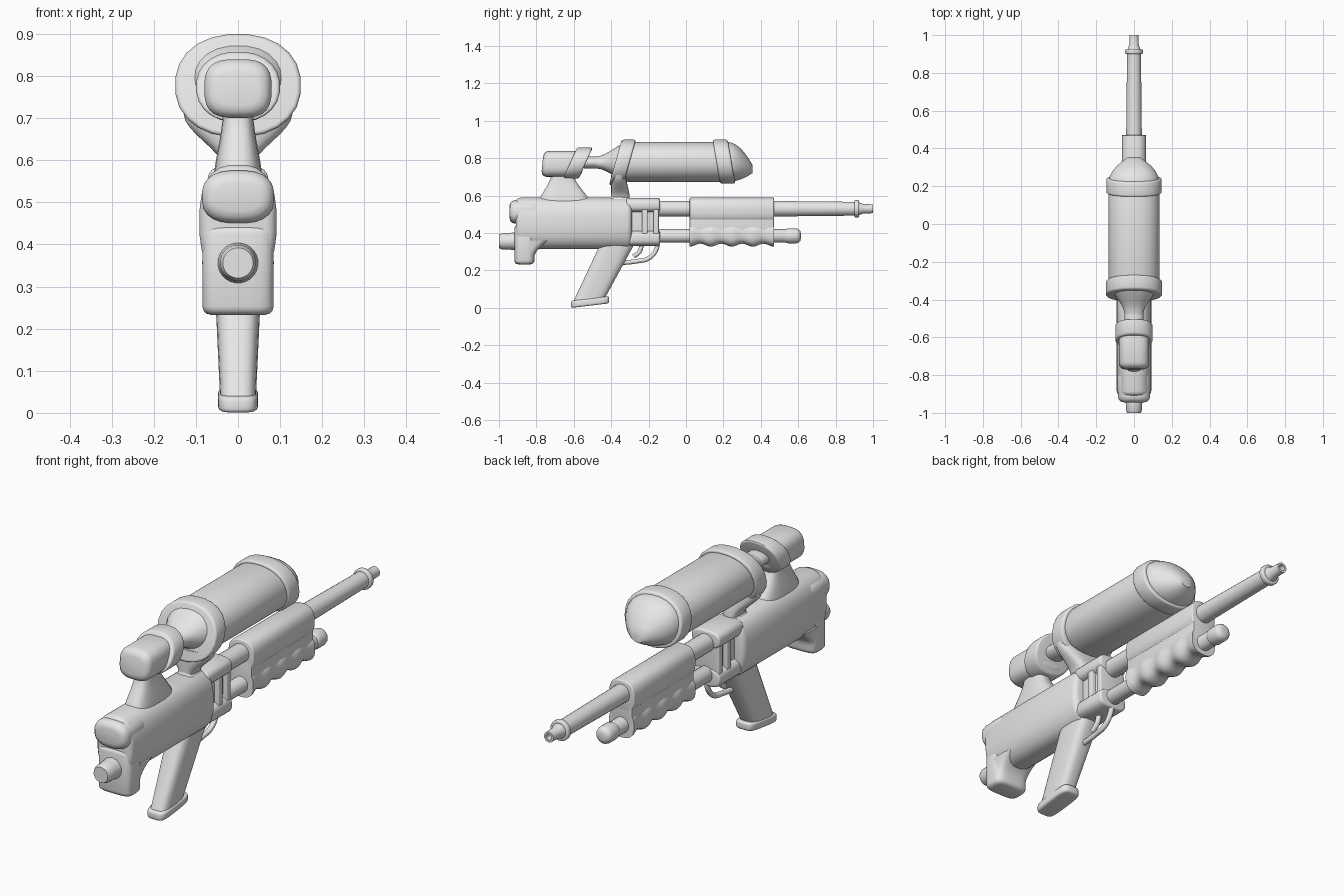
import bpy, bmesh, math

cube = bpy.data.objects.get("Cube")
if cube:
    bpy.data.objects.remove(cube, do_unlink=True)

GREY = (.8, .8, .8, 1)
material = bpy.data.materials.new("plain_grey")
material.use_nodes = True
material.diffuse_color = GREY
material.node_tree.nodes["Principled BSDF"].inputs["Base Color"].default_value = GREY


def select_only(obj):
    bpy.ops.object.select_all(action='DESELECT')
    obj.select_set(True)
    bpy.context.view_layer.objects.active = obj


def add_object(name, data):
    obj = bpy.data.objects.new(name, data)
    bpy.context.collection.objects.link(obj)
    select_only(obj)
    return obj


def finish(obj):
    obj.data.materials.append(material)
    select_only(obj)
    bpy.ops.object.shade_smooth_by_angle(angle=math.radians(42))


def signed_power(value, power):
    return math.copysign(abs(value) ** power, value)


def skin(name, stations, axis='y', square=2, shear=0, sides=24):
    """Skin superellipse rings; a station is (position, low, high, half width)."""
    bm = bmesh.new()
    rings = []
    for position, low, high, width in stations:
        ring = []
        for i in range(sides):
            angle = math.tau * (i + .5) / sides
            x = width * signed_power(math.cos(angle), 2 / square)
            offset = (high - low) / 2 * signed_power(math.sin(angle), 2 / square)
            along = position + shear * offset
            across = (low + high) / 2 + offset
            ring.append(bm.verts.new((x, along, across) if axis == 'y' else (x, across, along)))
        rings.append(ring)
    for ring, following in zip(rings, rings[1:]):
        for i in range(sides):
            j = (i + 1) % sides
            bm.faces.new((ring[i], ring[j], following[j], following[i]))
    bm.faces.new(rings[0])
    bm.faces.new(rings[-1])
    bmesh.ops.recalc_face_normals(bm, faces=bm.faces)
    mesh = bpy.data.meshes.new(name)
    bm.to_mesh(mesh)
    bm.free()
    finish(add_object(name, mesh))


def block(name, start, stop, low, high, width, bevel=.01, **shape):
    """Straight part whose two ends are rounded by quarter arcs."""
    arc = []
    for i in range(4):
        angle = math.pi / 2 * i / 3
        arc.append((bevel * (1 - math.sin(angle)), bevel * (1 - math.cos(angle))))
    # Each pair holds the distance from the end and the matching inset
    ends = [(start + gap, inset) for inset, gap in arc]
    ends += [(stop - gap, inset) for inset, gap in reversed(arc)]
    skin(name, [(y, low + d, high - d, width - d) for y, d in ends], **shape)


def linear(t):
    return t


def smooth(t):
    return t * t * (3 - 2 * t)


def swell(t):
    return t * t


def blend(name, first, last, ease=linear, steps=8, **shape):
    """Part that changes from one section to another along an easing curve."""
    stations = []
    for i in range(steps + 1):
        t = i / steps
        section = [a + (b - a) * ease(t) for a, b in zip(first[1:], last[1:])]
        stations.append((first[0] + (last[0] - first[0]) * t, *section))
    skin(name, stations, **shape)


def tube(name, z, *profile):
    """Round part along y from (position, radius) pairs."""
    skin(name, [(y, z - r, z + r, r) for y, r in profile])


def rod(name, points, radius):
    """Bent rod in the middle plane from (y, z) points."""
    curve = bpy.data.curves.new(name, 'CURVE')
    curve.dimensions = '3D'
    curve.bevel_depth = radius
    curve.use_fill_caps = True
    spline = curve.splines.new('BEZIER')
    spline.bezier_points.add(len(points) - 1)
    for knot, (y, z) in zip(spline.bezier_points, points):
        knot.co = (0, y, z)
        knot.handle_left_type = knot.handle_right_type = 'AUTO'
    add_object(name, curve)
    bpy.ops.object.convert(target='MESH')
    finish(bpy.context.view_layer.objects.active)


# Water tank with its nose, neck, straps and support
TANK = dict(low=.673, high=.888, width=.135)
tank_section = tuple(TANK.values())
block("tank", start=-.31, stop=.22, square=2.2, bevel=.002, **TANK)
blend("tank_nose", (.22, *tank_section), (.355, .72, .765, .03), swell, square=2.2)
blend("tank_shoulder", (-.3, *tank_section), (-.48, .745, .81, .05), smooth, square=2.2)
block("tank_neck", start=-.55, stop=-.46, low=.745, high=.81, width=.05)
block("tank_front_strap", start=.163, stop=.243, low=.663, high=.9, width=.147,
      square=2.2, shear=-.17)
block("tank_rear_strap", start=-.378, stop=-.302, low=.655, high=.9, width=.15,
      square=2.2, shear=.28)
blend("tank_support", (.58, -.4, -.3, .035), (.71, -.4, -.32, .13), smooth,
      axis='z', square=2.8)
blend("support_foot", (.55, -.44, -.26, .06), (.6, -.4, -.31, .036), smooth,
      axis='z', square=2.8)

# Filler cap behind the tank and its stalk
block("filler_cap", start=-.768, stop=-.55, low=.7, high=.84, width=.08, bevel=.03,
      square=3, shear=.1)
block("filler_ring", start=-.62, stop=-.536, low=.69, high=.858, width=.1,
      square=2.2, shear=.45)
blend("filler_stalk", (.53, -.8, -.5, .06), (.72, -.72, -.6, .036), smooth,
      axis='z', square=3)

# Body shell and rear details
block("body", start=-.91, stop=-.29, low=.315, high=.59, width=.092, bevel=.025, square=2.6)
block("rear_bump", start=-.944, stop=-.78, low=.45, high=.576, width=.086, bevel=.03,
      square=2.6)
block("rear_foot", start=.233, stop=.445, low=-.918, high=-.81, width=.085, bevel=.02,
      axis='z', square=4)
blend("foot_fillet", (.27, -.9, -.81, .08), (.36, -.9, -.72, .086), swell,
      axis='z', square=4)
tube("rear_knob", .356, (-1, .036), (-.985, .043), (-.95, .044), (-.9, .05))

# Open frame at the front of the body
block("frame_core", start=-.31, stop=-.15, low=.36, high=.57, width=.045, square=4)
for name, low, high in (("frame_top_rail", .51, .588), ("frame_bottom_rail", .33, .415)):
    block(name, start=-.32, stop=-.14, low=low, high=high, width=.072, square=3)
for name, y in (("frame_middle_rib", -.22), ("frame_front_rib", -.16)):
    block(name, start=y - .015, stop=y + .015, low=.335, high=.582, width=.067,
          bevel=.005, square=4)

# Barrel with a collar and an open muzzle
tube("barrel", .53, (-.2, .042), (.45, .042), (.91, .037))
block("muzzle_collar", start=.9, stop=.925, low=.483, high=.577, width=.047, bevel=.006)
tube("muzzle", .53, (.92, .036), (.95, .025), (1, .024), (1, .014), (.95, .014))

# Pump rod and sliding pump handle
PUMP = dict(start=.02, stop=.47)
block("pump_rod", start=-.2, stop=.6, low=.349, high=.421, width=.036)
block("pump_rod_tip", start=.52, stop=.614, low=.345, high=.425, width=.04, bevel=.025)
block("pump_sleeve", low=.45, high=.59, width=.065, bevel=.006, square=2.7, **PUMP)
block("pump_web", low=.38, high=.52, width=.055, bevel=.003, square=5, **PUMP)
waves, steps = 4, 32
grip = []
for i in range(steps + 1):
    t = i / steps
    ripple = .008 * math.cos(math.tau * waves * t)
    y = PUMP["start"] + (PUMP["stop"] - PUMP["start"]) * t
    grip.append((y, .335 - ripple, .455, .06 + ripple / 2))
skin("pump_grip", grip, square=2.6)

# Handle with a tilted base plate
blend("handle", (.04, -.6, -.44, .043), (.36, -.45, -.265, .058), axis='z', square=3.2)
block("handle_base", start=.012, stop=.05, low=-.615, high=-.41, width=.048,
      axis='z', square=4.5, shear=.12)

# Trigger and its guard
rod("trigger_guard", [(-.35, .24), (-.26, .25), (-.2, .265), (-.16, .31), (-.15, .36)], .012)
rod("trigger", [(-.235, .34), (-.25, .3), (-.28, .275)], .012)
